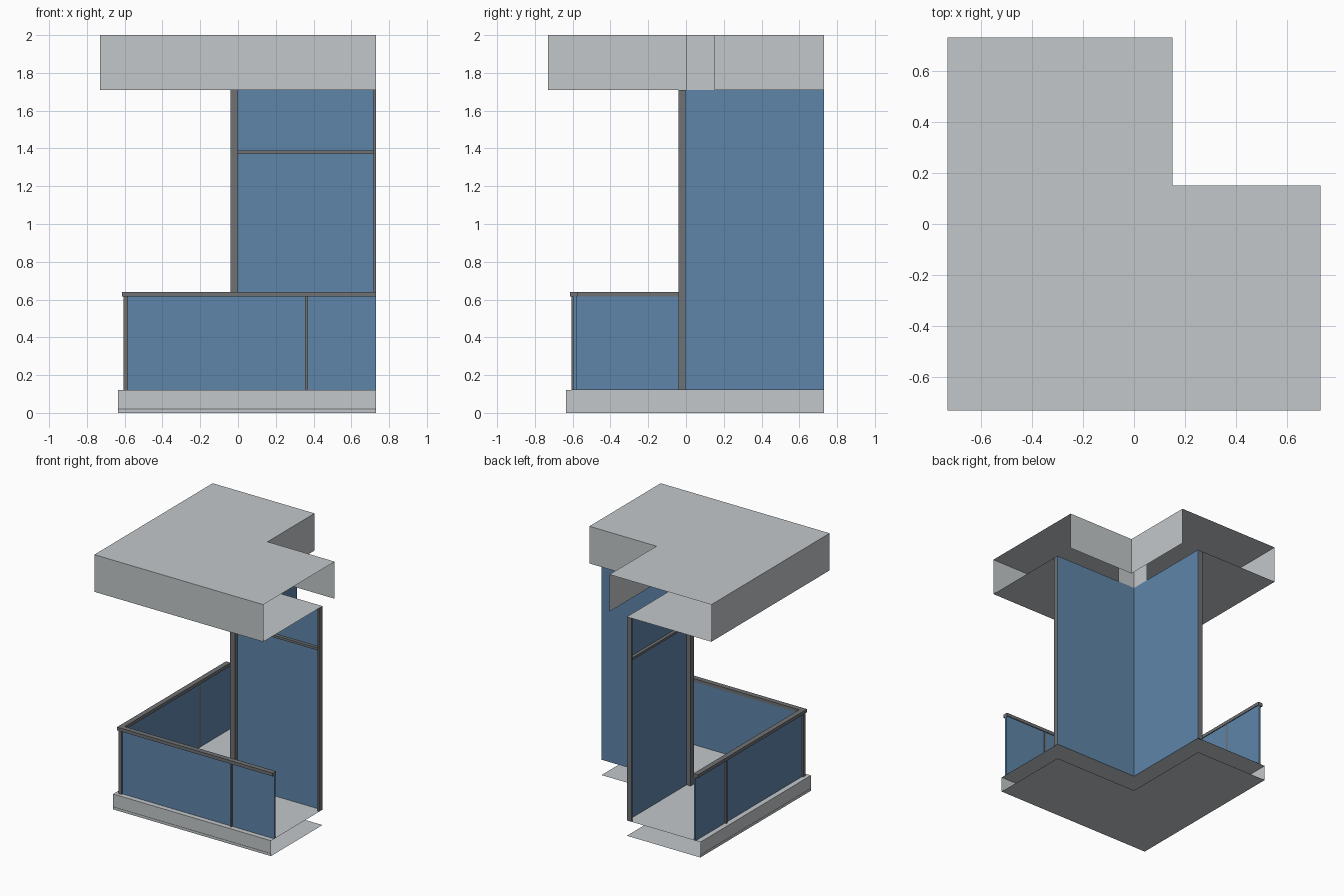
import bpy, bmesh

cube = bpy.data.objects.get("Cube")
if cube:
    bpy.data.objects.remove(cube, do_unlink=True)


def material(name, color):
    m = bpy.data.materials.new(name)
    m.use_nodes = True
    m.diffuse_color = (*color, 1)
    m.node_tree.nodes["Principled BSDF"].inputs["Base Color"].default_value = (*color, 1)
    return m


CONCRETE = material("light concrete", (0.55, 0.575, 0.59))
GLASS = material("blue glass", (0.114, 0.235, 0.40))
METAL = material("dark metal", (0.16, 0.165, 0.175))

END = 0.73      # open ends of both wings
ROOF = 1.71     # soffit height
TOP = 2.0
FLOOR = 0.12
BASE = -0.635   # outer edge of the floor slab


def add_object(name, mat, faces):
    """Mesh from a list of polygons."""
    bm = bmesh.new()
    for f in faces:
        bm.faces.new([bm.verts.new(p) for p in f])
    bmesh.ops.remove_doubles(bm, verts=bm.verts, dist=1e-5)
    mesh = bpy.data.meshes.new(name)
    bm.to_mesh(mesh)
    bm.free()
    mesh.materials.append(mat)
    obj = bpy.data.objects.new(name, mesh)
    bpy.context.collection.objects.link(obj)


def both_wings(name, mat, faces):
    """One part for the front wing and its diagonal mirror for the side wing."""
    add_object("front_" + name, mat, faces)
    add_object("side_" + name, mat, [[(y, x, z) for x, y, z in reversed(f)] for f in faces])


def box(x0, x1, y0, y1, z0, z1):
    a, b, c, d = (x0, y0), (x1, y0), (x1, y1), (x0, y1)
    sides = [[(*p, z0), (*q, z0), (*q, z1), (*p, z1)]
             for p, q in ((a, b), (b, c), (c, d), (d, a))]
    return sides + [[(*p, z0) for p in (d, c, b, a)], [(*p, z1) for p in (a, b, c, d)]]


def upright(x0, x1, y, z0, z1):
    """Vertical sheet facing the front."""
    return [(x0, y, z0), (x1, y, z0), (x1, y, z1), (x0, y, z1)]


def corner_sheet(outer, inner, z, up=True):
    """Flat L-shaped sheet."""
    pts = [(outer, outer), (END, outer), (END, inner), (inner, inner), (inner, END), (outer, END)]
    f = [(x, y, z) for x, y in pts]
    return f if up else f[::-1]


# Roof: top, soffit, fascias and the inner notch, open at both ends
add_object("roof_top", CONCRETE, [corner_sheet(-END, 0.15, TOP)])
add_object("roof_soffit", CONCRETE, [corner_sheet(-END, 0, ROOF, False)])
both_wings("roof_fascia", CONCRETE, [upright(-END, END, -END, ROOF, TOP)])
both_wings("roof_back_panel", CONCRETE, [upright(0.15, END, 0.15, ROOF, TOP)[::-1]])
both_wings("roof_inner_return", CONCRETE, [upright(0, 0.15, 0, ROOF, TOP)[::-1]])

# Floor slab, open at both ends and at the back
add_object("floor_top", CONCRETE, [corner_sheet(BASE, 0, FLOOR)])
add_object("floor_underside", CONCRETE, [corner_sheet(BASE, 0, 0, False)])
both_wings("floor_fascia", CONCRETE, [upright(BASE, END, BASE, 0, FLOOR)])
both_wings("floor_groove", METAL, [upright(BASE, END, BASE - 0.001, 0.018, 0.024)])

# Window walls meeting at the inner corner
add_object("corner_post", METAL, box(-0.04, 0, -0.04, 0, FLOOR, ROOF))
both_wings("window_glass", GLASS, box(0, END, -0.005, 0, FLOOR, ROOF))
both_wings("window_end_post", METAL, box(0.717, END, -0.04, -0.005, FLOOR, ROOF))
both_wings("window_transom", METAL, box(0, 0.717, -0.03, -0.005, 1.37, 1.388))

# Railing: corner post, handrail, posts and glass panels
RAIL = 0.615
add_object("railing_corner_post", METAL, box(-0.607, -0.582, -0.607, -0.582, FLOOR, RAIL))
add_object("handrail", METAL, box(-0.615, END, -0.615, -0.575, RAIL, 0.64)
           + box(-0.615, -0.575, -0.575, END, RAIL, 0.64))
both_wings("railing_post", METAL, box(0.355, 0.37, -0.607, -0.580, FLOOR, RAIL))
both_wings("railing_glass", GLASS, box(-0.582, 0.355, -0.595, -0.581, FLOOR, RAIL)
           + box(0.37, END, -0.595, -0.581, FLOOR, RAIL))
